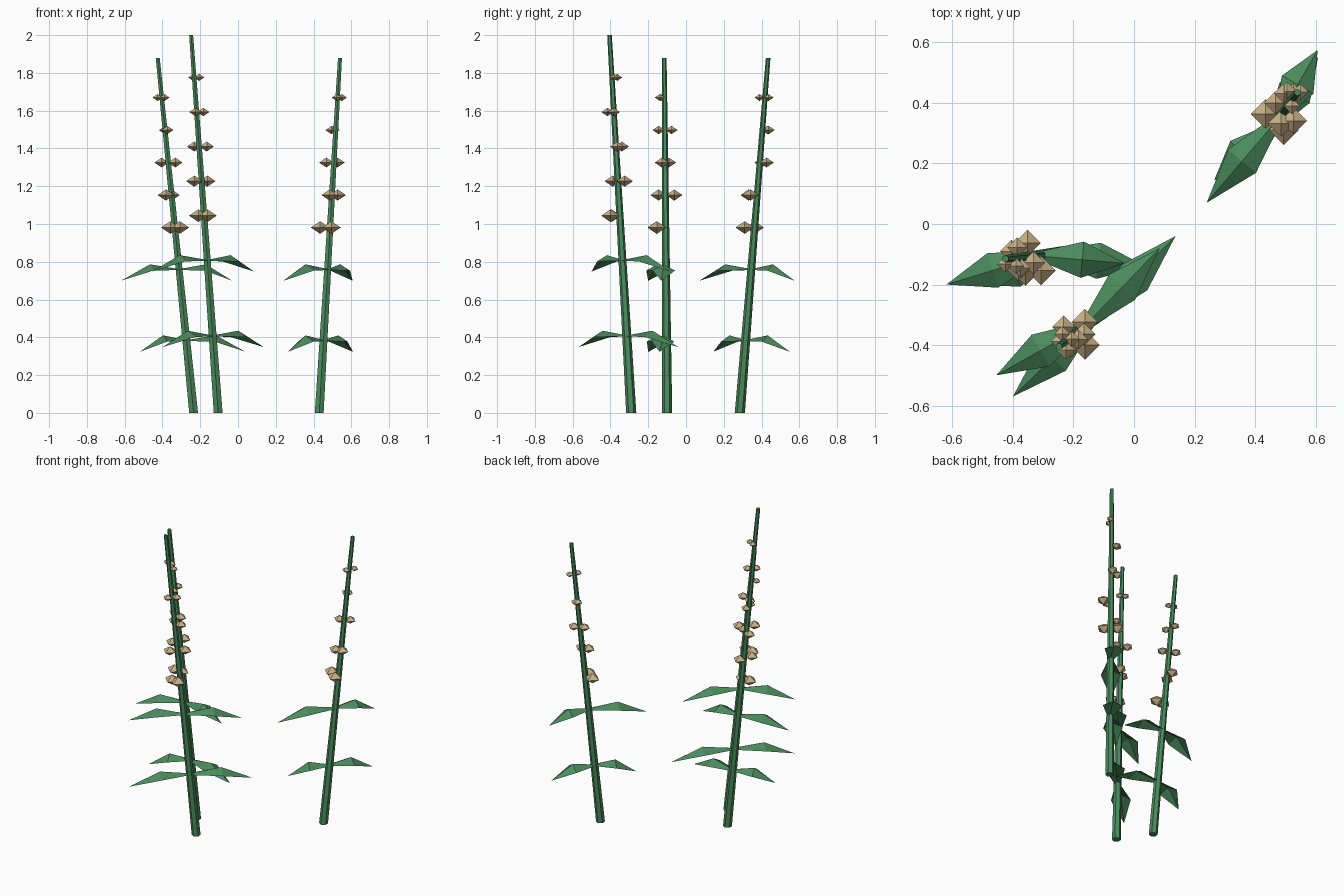
import bpy
import bmesh
from math import radians, cos, sin
from mathutils import Vector, Matrix

cube = bpy.data.objects.get("Cube")
if cube:
    bpy.data.objects.remove(cube, do_unlink=True)


def make_material(name, rgb):
    mat = bpy.data.materials.new(name)
    mat.use_nodes = True
    colour = (*rgb, 1.0)
    mat.diffuse_color = colour
    mat.node_tree.nodes["Principled BSDF"].inputs["Base Color"].default_value = colour
    return mat


GREEN = make_material("leaf green", (0.07, 0.26, 0.11))
TAN = make_material("bud tan", (0.58, 0.44, 0.24))


def finish(bm, name, material):
    mesh = bpy.data.meshes.new(name)
    bm.to_mesh(mesh)
    bm.free()
    mesh.materials.append(material)
    obj = bpy.data.objects.new(name, mesh)
    bpy.context.collection.objects.link(obj)
    return obj


# Leaning, tapered six-sided stem
def make_stem(name, base, top):
    bm = bmesh.new()
    height = top.z - base.z
    bmesh.ops.create_cone(bm, cap_ends=True, segments=6, radius1=0.027,
                          radius2=0.012, depth=height,
                          matrix=Matrix.Translation((0, 0, height / 2)))
    for v in bm.verts:
        v.co += base if v.co.z < height / 2 else Vector((top.x, top.y, 0))
    return finish(bm, name, GREEN)


# Folded leaf: raised ridge, widest halfway, drooping to a pointed tip
def add_leaf(bm, root, tip_xy):
    along = Vector((tip_xy[0] - root.x, tip_xy[1] - root.y, 0))
    side = Vector((-along.y, along.x, 0)).normalized()
    up = Vector((0, 0, 1))
    rows = []
    for t, half_width, ridge, edge in ((0, 0.015, 0, -0.005), (0.5, 0.06, 0.025, -0.008)):
        mid = root + along * t
        rows.append([bm.verts.new(p) for p in (mid + side * half_width + up * edge,
                                               mid + up * ridge,
                                               mid - side * half_width + up * edge)])
    tip = bm.verts.new(root + along - up * 0.062)
    inner, outer = rows
    for i in range(2):
        bm.faces.new((inner[i], inner[i + 1], outer[i + 1], outer[i]))
        bm.faces.new((outer[i], outer[i + 1], tip))


# Four-sided double pyramid bud
def add_bud(bm, centre, radius):
    ring = [bm.verts.new(centre + Vector((cos(a), sin(a), 0)) * radius)
            for a in (radians(90 * i) for i in range(4))]
    for sign in (1, -1):
        apex = bm.verts.new(centre + Vector((0, 0, sign * radius * 0.68)))
        for i in range(4):
            face = [ring[i], ring[(i + 1) % 4], apex]
            bm.faces.new(face if sign > 0 else face[::-1])


# Per plant: stem ends, leaf tips for each tier, bud angles for each tier
PLANTS = {
    "left": dict(
        base=(0.43, 0.285, 0), top=(0.54, 0.435, 1.88),
        leaves=(((0.265, 0.145), (0.608, 0.55)), ((0.24, 0.07), (0.607, 0.575))),
        buds=((-82, 180), (-105, -50), (167, 62), (110, 130), (40, -100))),
    "right": dict(
        base=(-0.235, -0.1, 0), top=(-0.425, -0.115, 1.88),
        leaves=(((-0.52, -0.2), (0.04, -0.14)), ((-0.62, -0.2), (-0.03, -0.13))),
        buds=((-117, -60), (90, -130), (150, -25), (90, -70), (-138, -60))),
    "middle": dict(
        base=(-0.105, -0.29, 0), top=(-0.248, -0.405, 2),
        leaves=(((-0.4, -0.57), (0.137, -0.04)), ((-0.455, -0.5), (0.085, -0.08))),
        buds=((-70, -125), (50, -145), (130, 10), (-100, 0), (100, 25))),
}

for name, plant in PLANTS.items():
    base, top = Vector(plant["base"]), Vector(plant["top"])
    make_stem(name + "_stem", base, top)

    leaves = bmesh.new()
    for tier, tips in enumerate(plant["leaves"]):
        root = base.lerp(top, 0.205 + 0.2 * tier)
        for tip in tips:
            add_leaf(leaves, root, tip)
    finish(leaves, name + "_leaves", GREEN)

    buds = bmesh.new()
    for tier, angles in enumerate(plant["buds"]):
        stem_point = base.lerp(top, 0.522 + 0.0915 * tier)
        reach = 0.053 - 0.006 * tier
        for angle in map(radians, angles):
            offset = Vector((cos(angle), sin(angle), 0)) * reach
            add_bud(buds, stem_point + offset, 0.049 - 0.0055 * tier)
    finish(buds, name + "_buds", TAN)
